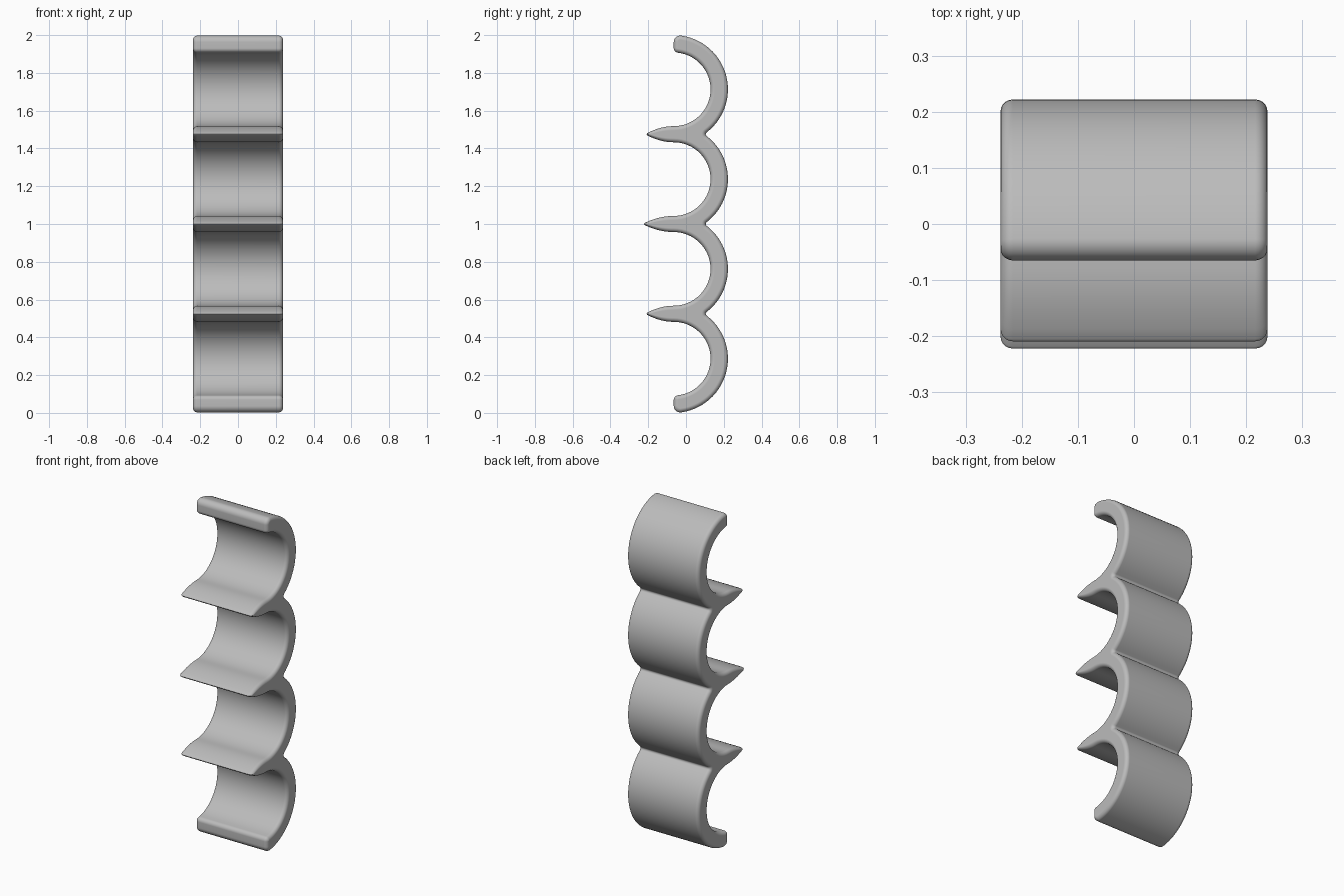
import bpy
import bmesh
from math import sin, cos, acos, asin, sqrt, pi, radians

if "Cube" in bpy.data.objects:
    bpy.data.objects.remove(bpy.data.objects["Cube"])

# Main dimensions
HALF_WIDTH = 0.238
OUTER, INNER = 0.287, 0.195
PITCH = 0.4753
AXIS_Y = -0.065
CENTRES = [1 + PITCH * k for k in (1.5, 0.5, -0.5, -1.5)]
EDGE = 0.022            # rounding of the side edges
LIP_OUT, LIP_IN = 0.034, 0.024
NOTCH = 0.012           # fillet between neighbouring hooks


def arc(cy, cz, r, start, end, n):
    return [(cy + r * cos(start + (end - start) * i / n),
             cz + r * sin(start + (end - start) * i / n)) for i in range(n + 1)]


def lip(d):
    """Rounded end of the top hook, from the inner arc to the outer arc."""
    z = CENTRES[0]
    zi = sqrt((INNER + LIP_IN) ** 2 - LIP_IN ** 2)
    zo = sqrt((OUTER - LIP_OUT) ** 2 - LIP_OUT ** 2)
    a_in = acos(LIP_IN / (INNER + LIP_IN))
    a_out = acos(LIP_OUT / (OUTER - LIP_OUT))
    return (arc(AXIS_Y + LIP_IN, z + zi, LIP_IN - d, a_in - pi, -pi, 5)
            + arc(AXIS_Y + LIP_OUT, z + zo, LIP_OUT - d, pi, a_out, 6)), a_in, a_out


def fin(z, length, d):
    """Tapered divider, from its underside round the tip to its top."""
    half = PITCH / 2 - INNER - d
    side = [(AXIS_Y - (length - d) * t, half * (1 - 0.86 * t * t))
            for t in [i / 8 for i in range(1, 9)]]
    tip = [(AXIS_Y - length + d - 0.004, 0)]
    return ([(y, z - h) for y, h in side] + [(y, z) for y, h in tip]
            + [(y, z + h) for y, h in reversed(side)])


def profile(d):
    """Closed side outline, shrunk inward by d."""
    top, a_in, a_out = lip(d)
    pts = list(top)
    a_notch = asin(PITCH / 2 / (OUTER + NOTCH))
    notch_y = AXIS_Y + (OUTER + NOTCH) * cos(a_notch)
    # Rounded backs, going down
    for k, z in enumerate(CENTRES):
        start = a_out if k == 0 else a_notch
        end = -a_out if k == 3 else -a_notch
        pts += arc(AXIS_Y, z, OUTER - d, start, end, 28)[1 if k == 0 else 0:]
        if k < 3:
            pts += arc(notch_y, z - PITCH / 2, NOTCH + d,
                       pi - a_notch, pi + a_notch, 6)[1:-1]
    pts += [(y, 2 - z) for y, z in reversed(top)][1:]
    # Hollows and dividers, going up
    for k, z in reversed(list(enumerate(CENTRES))):
        start = -a_in if k == 3 else -pi / 2
        end = a_in if k == 0 else pi / 2
        hollow = arc(AXIS_Y, z, INNER + d, start, end, 32)
        pts += hollow[1 if k == 3 else 0:-1 if k == 0 else None]
        if k > 0:
            pts += fin(z + PITCH / 2, 0.153 if k == 2 else 0.140, d)
    return pts


# Rounded cross-sections lofted across the width
steps = [(EDGE * (1 - sin(a)), EDGE * (1 - cos(a)))
         for a in [pi / 2 * i / 5 for i in range(6)]]
layers = [(-HALF_WIDTH + s, d) for d, s in steps]
layers += [(-x, d) for x, d in reversed(layers)]

bm = bmesh.new()
rings = [[bm.verts.new((x, y, z)) for y, z in profile(d)] for x, d in layers]
for a, b in zip(rings, rings[1:]):
    for i in range(len(a)):
        j = (i + 1) % len(a)
        bm.faces.new((a[i], a[j], b[j], b[i]))
bm.faces.new(rings[0])
bm.faces.new(rings[-1])
bmesh.ops.recalc_face_normals(bm, faces=bm.faces)
mesh = bpy.data.meshes.new("scalloped_rack")
bm.to_mesh(mesh)
bm.free()

rack = bpy.data.objects.new("scalloped_rack", mesh)
bpy.context.collection.objects.link(rack)

# Plain grey finish
grey = bpy.data.materials.new("plain_grey")
grey.use_nodes = True
colour = (0.5, 0.5, 0.5, 1)
grey.diffuse_color = colour
grey.node_tree.nodes["Principled BSDF"].inputs["Base Color"].default_value = colour
mesh.materials.append(grey)

bpy.context.view_layer.objects.active = rack
rack.select_set(True)
bpy.ops.object.shade_smooth_by_angle(angle=radians(40))
normals = rack.modifiers.new("Even normals", 'WEIGHTED_NORMAL')
normals.keep_sharp = True
